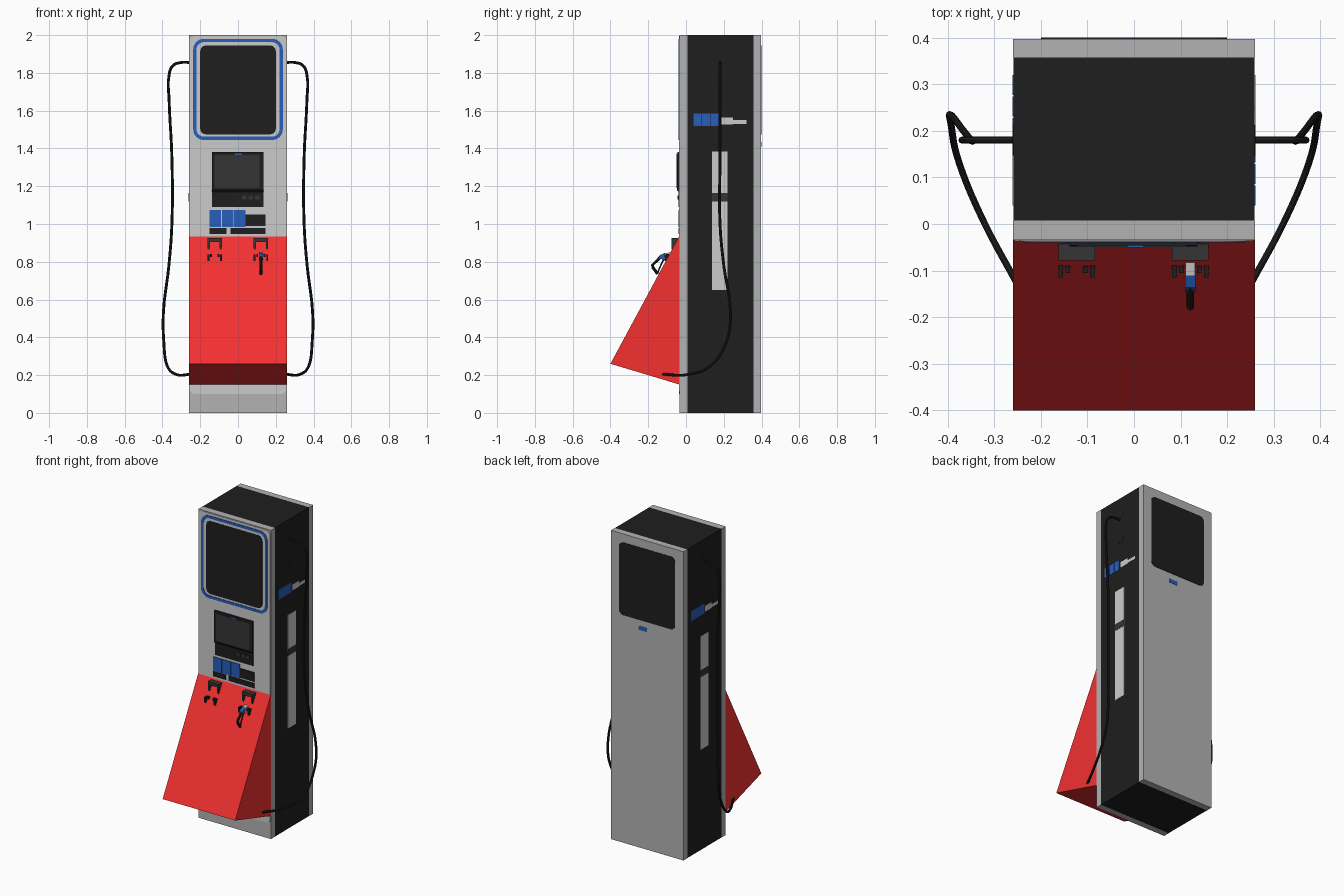
import bpy, bmesh, math
from mathutils import Vector

if "Cube" in bpy.data.objects:
    bpy.data.objects.remove(bpy.data.objects["Cube"])


def material(name, rgb):
    m = bpy.data.materials.new(name)
    m.diffuse_color = (*rgb, 1)
    m.use_nodes = True
    m.node_tree.nodes["Principled BSDF"].inputs["Base Color"].default_value = m.diffuse_color
    return m


BLACK = material("black", (0.013, 0.013, 0.013))
GLASS = material("glass", (0.035, 0.035, 0.035))
RED = material("red", (0.9, 0.03, 0.03))
BLUE = material("blue", (0.02, 0.11, 0.5))
GREY = material("body_grey", (0.45, 0.45, 0.45))
LIGHT = material("light_grey", (0.6, 0.6, 0.6))


def finish(name, bm, mat):
    bmesh.ops.recalc_face_normals(bm, faces=bm.faces)
    me = bpy.data.meshes.new(name)
    bm.to_mesh(me)
    bm.free()
    ob = bpy.data.objects.new(name, me)
    bpy.context.collection.objects.link(ob)
    if mat:
        me.materials.append(mat)
    return ob


def box(name, x, y, z, mat):
    """Box from (min, max) pairs."""
    bm = bmesh.new()
    bmesh.ops.create_cube(bm, size=1)
    for v in bm.verts:
        v.co = [(a + b) / 2 + c * abs(b - a) for (a, b), c in zip((x, y, z), v.co)]
    return finish(name, bm, mat)


def prism(name, pts, lo, hi, mat, axis="y"):
    """Extrude a closed profile along y (xz points) or x (yz points)."""
    bm = bmesh.new()
    at = (lambda p, d: (p[0], d, p[1])) if axis == "y" else (lambda p, d: (d, p[0], p[1]))
    a = [bm.verts.new(at(p, lo)) for p in pts]
    b = [bm.verts.new(at(p, hi)) for p in pts]
    bm.faces.new(a)
    bm.faces.new(b)
    n = len(pts)
    for i in range(n):
        j = (i + 1) % n
        bm.faces.new((a[i], a[j], b[j], b[i]))
    return finish(name, bm, mat)


def rounded(x, z, r, steps=6):
    pts = []
    for k, (sx, sz) in enumerate(((1, 1), (0, 1), (0, 0), (1, 0))):
        cx, cz = x[sx] + (r if sx == 0 else -r), z[sz] + (r if sz == 0 else -r)
        for i in range(steps + 1):
            t = math.pi / 2 * (k + i / steps)
            pts.append((cx + r * math.cos(t), cz + r * math.sin(t)))
    return pts


def ring(name, outer, inner, lo, hi, mat):
    bm = bmesh.new()
    loops = [[bm.verts.new((p[0], d, p[1])) for p in pts]
             for pts, d in ((outer, lo), (outer, hi), (inner, hi), (inner, lo))]
    n = len(outer)
    for k in range(4):
        a, b = loops[k], loops[(k + 1) % 4]
        for i in range(n):
            j = (i + 1) % n
            bm.faces.new((a[i], a[j], b[j], b[i]))
    return finish(name, bm, mat)


def tube(name, pts, radius, mat, smooth=True):
    cu = bpy.data.curves.new(name, "CURVE")
    cu.dimensions = "3D"
    cu.bevel_depth, cu.bevel_resolution = radius, 2
    cu.resolution_u, cu.use_fill_caps = 5, True
    sp = cu.splines.new("BEZIER")
    sp.bezier_points.add(len(pts) - 1)
    for bp, p in zip(sp.bezier_points, pts):
        bp.co = Vector(p)
        bp.handle_left_type = bp.handle_right_type = "AUTO" if smooth else "VECTOR"
    ob = bpy.data.objects.new(name, cu)
    bpy.context.collection.objects.link(ob)
    cu.materials.append(mat)
    bpy.ops.object.select_all(action="DESELECT")
    ob.select_set(True)
    bpy.context.view_layer.objects.active = ob
    bpy.ops.object.convert(target="MESH")
    bpy.ops.object.shade_smooth_by_angle(angle=math.radians(40))


# Cabinet
W = (-0.26, 0.26)
box("cabinet_core", (-0.259, 0.259), (0.008, 0.357), (0, 2), BLACK)
box("front_panel", W, (-0.034, 0.008), (0, 2), GREY)
box("back_panel", W, (0.357, 0.397), (0, 2), GREY)
prism("front_facing", rounded((-0.257, 0.257), (0.1, 1.995), 0.03), -0.037, -0.034, LIGHT)

# Upper screens, front and back
scr = rounded((-0.2, 0.2), (1.475, 1.945), 0.03)
prism("front_screen", scr, -0.04, -0.03, BLACK)
prism("back_screen", scr, 0.39, 0.4, BLACK)
ring("screen_trim", rounded((-0.237, 0.237), (1.445, 1.98), 0.055),
     rounded((-0.22, 0.22), (1.462, 1.963), 0.04), -0.04, -0.03, BLUE)
box("back_label", (0, 0.06), (0.39, 0.399), (1.41, 1.435), BLUE)

# Payment terminal
prism("terminal_housing", [(-0.034, 1.09), (-0.034, 1.38), (-0.046, 1.38), (-0.048, 1.18),
      (-0.04, 1.17), (-0.04, 1.09)], -0.138, 0.136, BLACK, "x")
prism("terminal_display", rounded((-0.125, 0.115), (1.19, 1.365), 0.008), -0.049, -0.04, GLASS)
box("terminal_badge", (-0.015, 0.02), (-0.05, -0.045), (1.364, 1.372), BLUE)
for i in range(3):
    box("card_slot", (0.02 + i * 0.035, 0.045 + i * 0.035), (-0.045, -0.038), (1.13, 1.15), GLASS)
for i in range(3):
    box("grade_button", (-0.15 + i * 0.064, -0.089 + i * 0.064), (-0.041, -0.034), (0.985, 1.075), BLUE)
box("price_strip", (0.04, 0.145), (-0.041, -0.034), (0.99, 1.05), BLACK)
box("lower_strip", (-0.15, -0.06), (-0.041, -0.034), (0.948, 0.98), BLACK)
box("lower_strip", (-0.04, 0.145), (-0.041, -0.034), (0.948, 0.98), BLACK)

# Sloped red nozzle housing
prism("nozzle_housing", [(-0.034, 0.94), (-0.4, 0.26), (-0.034, 0.15)], *W, RED, "x")

# Nozzle holders
for cx in (-0.123, 0.121):
    arch = [(-0.039, 0.865), (-0.039, 0.925), (0.039, 0.925), (0.039, 0.865),
            (0.026, 0.865), (0.026, 0.905), (-0.026, 0.905), (-0.026, 0.865)]
    prism("holder_hood", [(cx + x, z) for x, z in arch], -0.078, -0.043, GLASS)
    for s in (-1, 1):
        box("holder_tab", sorted((cx + s * 0.029, cx + s * 0.039)), (-0.115, -0.088), (0.803, 0.838), BLACK)
        box("holder_pin", sorted((cx + s * 0.014, cx + s * 0.024)), (-0.105, -0.09), (0.825, 0.84), BLACK)

# Fuel nozzle
nx = 0.121
prism("nozzle_collar", [(-0.08, 0.85), (-0.112, 0.845), (-0.118, 0.812), (-0.09, 0.82)],
      nx - 0.01, nx + 0.01, LIGHT, "x")
prism("nozzle_body", [(-0.111, 0.847), (-0.135, 0.837), (-0.146, 0.82), (-0.117, 0.81)],
      nx - 0.011, nx + 0.011, BLUE, "x")
tube("nozzle_grip", [(nx, -0.132, 0.828), (nx, -0.178, 0.782), (nx, -0.174, 0.768), (nx, -0.15, 0.735)],
     0.008, BLACK, False)
tube("nozzle_lever", [(nx, -0.115, 0.818), (nx, -0.135, 0.778), (nx, -0.152, 0.735)], 0.004, BLACK)

# Hoses and side details
path = [(0.25, 0.18, 1.855), (0.30, 0.18, 1.855), (0.345, 0.18, 1.838), (0.366, 0.18, 1.78),
        (0.365, 0.18, 1.66), (0.35, 0.18, 1.35), (0.35, 0.18, 1.0), (0.366, 0.2, 0.78),
        (0.395, 0.235, 0.53), (0.393, 0.215, 0.38), (0.375, 0.13, 0.25),
        (0.325, 0.01, 0.203), (0.25, -0.13, 0.205)]
for s, side in ((1, "right"), (-1, "left")):
    tube(side + "_hose", [(s * x, y, z) for x, y, z in path], 0.0075, BLACK)

    def decal(name, y, z, mat, depth):
        """Thin side plate; the left side is turned half round."""
        if s < 0:
            y = (0.36 - y[1], 0.36 - y[0])
        box(name, sorted((s * 0.255, s * depth)), y, z, mat)

    prism(side + "_hose_plate", rounded((0.147, 0.213), (1.7, 1.9), 0.03),
          s * 0.255, s * 0.2605, BLACK, "x")
    for i in range(3):
        decal(side + "_blue_panel", (0.04 + i * 0.046, 0.083 + i * 0.046), (1.52, 1.585), BLUE, 0.2605)
    decal(side + "_light_panel", (0.185, 0.25), (1.527, 1.565), LIGHT, 0.2605)
    decal(side + "_light_strip", (0.25, 0.32), (1.53, 1.55), LIGHT, 0.2605)
    decal(side + "_side_strip", (0.138, 0.22), (0.65, 1.385), LIGHT, 0.2605)
    decal(side + "_strip_band", (0.138, 0.22), (1.12, 1.165), GLASS, 0.261)
